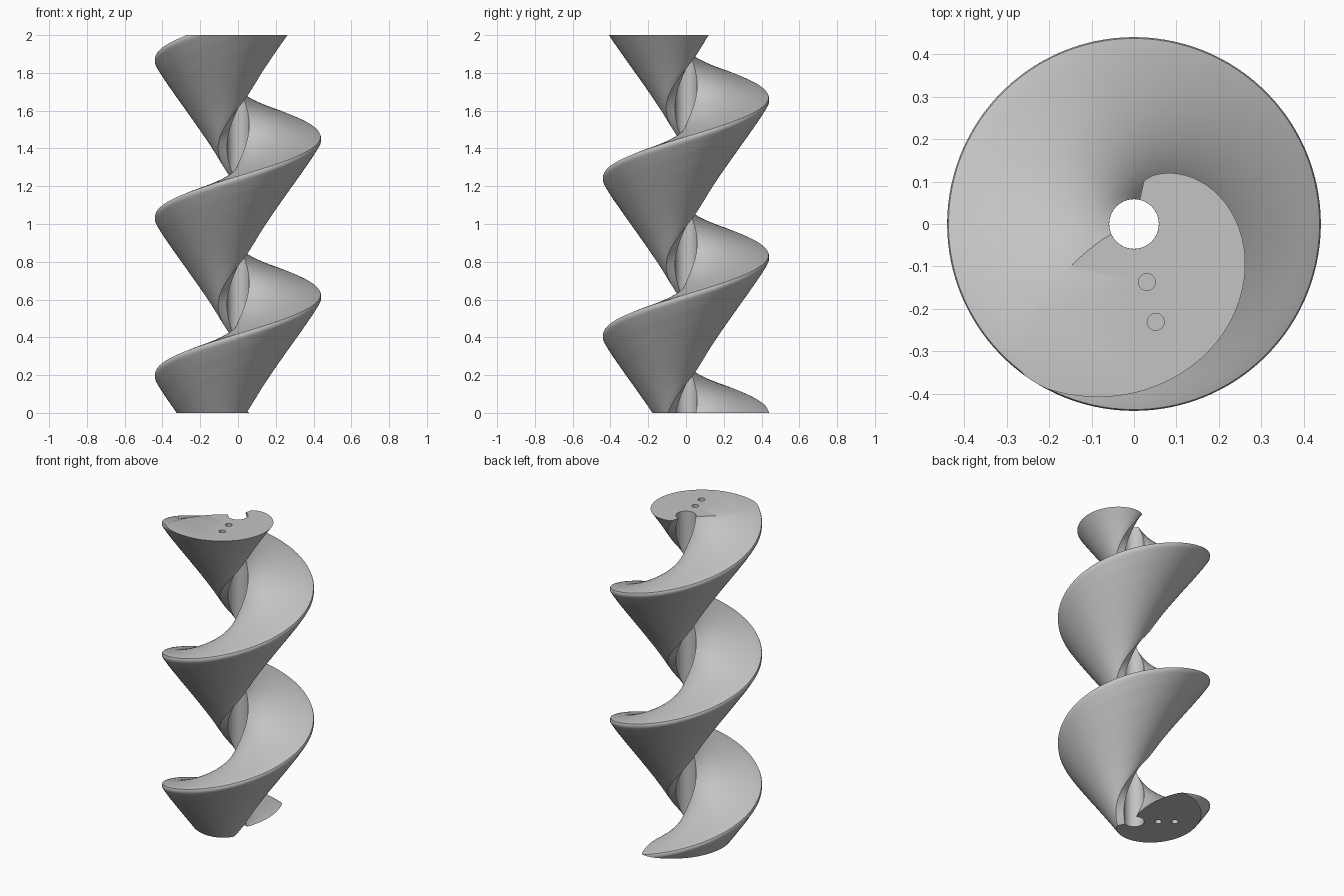
import bpy, bmesh
from math import radians, cos, sin, ceil, tau

HEIGHT, PITCH, SLICES = 2.0, 0.835, 288

cube = bpy.data.objects.get("Cube")
if cube:
    bpy.data.objects.remove(cube, do_unlink=True)

grey = bpy.data.materials.new("plain_grey")
grey.use_nodes = True
COLOUR = (0.55, 0.55, 0.55, 1)
grey.diffuse_color = COLOUR
grey.node_tree.nodes["Principled BSDF"].inputs["Base Color"].default_value = COLOUR

# Horizontal slice at the top, as (radius, angle in degrees)
underside = [(.0585, 77), (.105, 77), (.122, 69), (.15, 53), (.212, 18),
             (.265, -12), (.34, -55), (.40, -91), (.43, -111)]
rim = [(.439, -118), (.44, -121), (.44, -125), (.437, -128)]
upper_side = [(.42, -130), (.256, -141), (.197, -145), (.125, -150), (.0585, -156)]
corners = underside + rim + upper_side

# Subdivide each side of the slice; the last side is the bore arc
section = []
for (r0, a0), (r1, a1) in zip(corners, corners[1:] + corners[:1]):
    n = max(1, ceil(abs(a1 - a0) / 5), ceil(abs(r1 - r0) / .03))
    section += [(r0 + (r1 - r0) * i / n, radians(a0 + (a1 - a0) * i / n))
                for i in range(n)]

# Sweep the slice up the screw
bm = bmesh.new()
rings = []
for s in range(SLICES + 1):
    z = HEIGHT * s / SLICES
    turn = (z - HEIGHT) / PITCH * tau
    rings.append([bm.verts.new((r * cos(a + turn), r * sin(a + turn), z))
                  for r, a in section])
for low, high in zip(rings, rings[1:]):
    for i in range(len(section)):
        j = (i + 1) % len(section)
        bm.faces.new((low[i], low[j], high[j], high[i]))
bm.faces.new(rings[0])
bm.faces.new(rings[-1])
bmesh.ops.recalc_face_normals(bm, faces=bm.faces)
mesh = bpy.data.meshes.new("screw_flight")
bm.to_mesh(mesh)
bm.free()
screw = bpy.data.objects.new("screw_flight", mesh)
bpy.context.collection.objects.link(screw)
mesh.materials.append(grey)

# Two dowel holes in each end, turned with the slice
bpy.ops.object.select_all(action='DESELECT')
for z in (HEIGHT, 0):
    for r in (.14, .236):
        a = radians(-77.5) + (z - HEIGHT) / PITCH * tau
        bpy.ops.mesh.primitive_cylinder_add(vertices=32, radius=.02, depth=.16,
                                            location=(r * cos(a), r * sin(a), z))
        cutter = bpy.context.object
        cutter.name = "dowel_hole_cutter"
        cutter.hide_render = True
        cutter.data.materials.append(grey)
        bpy.context.view_layer.objects.active = screw
        cut = screw.modifiers.new("dowel_hole", 'BOOLEAN')
        cut.operation, cut.solver, cut.object = 'DIFFERENCE', 'EXACT', cutter
        bpy.ops.object.modifier_apply(modifier=cut.name)
        bpy.data.objects.remove(cutter, do_unlink=True)

# Smooth surfaces with sharp end and rim edges
screw.select_set(True)
bpy.context.view_layer.objects.active = screw
bpy.ops.object.shade_smooth_by_angle(angle=radians(35))
